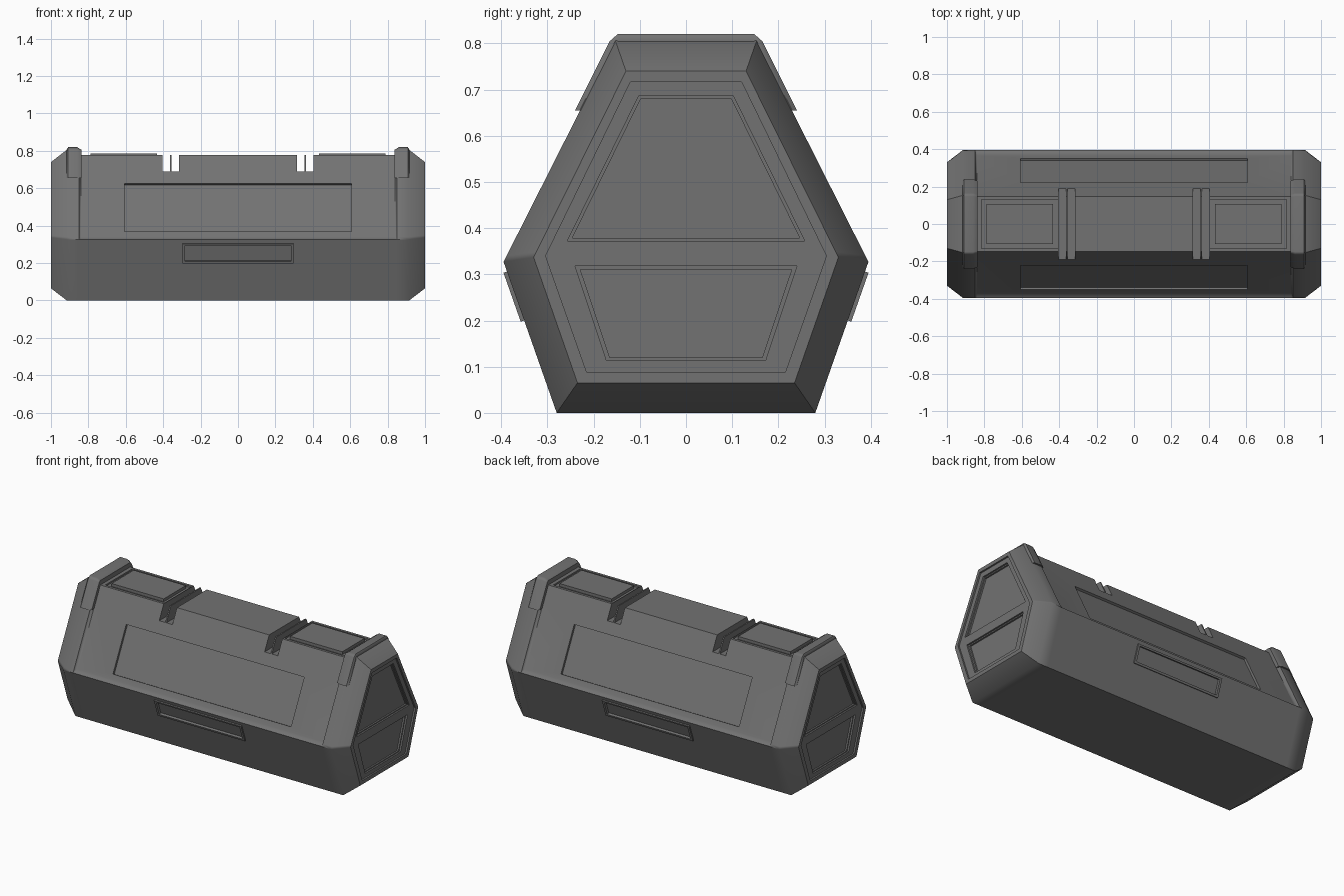
import bpy, bmesh, math
from mathutils import Vector

if "Cube" in bpy.data.objects:
    bpy.data.objects.remove(bpy.data.objects["Cube"])

dark = bpy.data.materials.new("dark_grey")
dark.diffuse_color = (0.17, 0.17, 0.17, 1)
dark.use_nodes = True
dark.node_tree.nodes["Principled BSDF"].inputs["Base Color"].default_value = dark.diffuse_color


def loft(bm, rings):
    """Closed solid through rings of equal vertex count."""
    vs = [[bm.verts.new(p) for p in r] for r in rings]
    n = len(vs[0])
    for a, b in zip(vs, vs[1:]):
        for i in range(n):
            bm.faces.new((a[i], a[(i + 1) % n], b[(i + 1) % n], b[i]))
    bm.faces.new(vs[0])
    bm.faces.new(vs[-1])


def finish(bm, name):
    bmesh.ops.recalc_face_normals(bm, faces=bm.faces)
    me = bpy.data.meshes.new(name)
    bm.to_mesh(me)
    bm.free()
    me.materials.append(dark)
    ob = bpy.data.objects.new(name, me)
    bpy.context.collection.objects.link(ob)
    return ob


def ring_x(x, half):
    """Mirror a half profile of (y, z) points and place it at x."""
    pts = list(half) + [(-y, z) for y, z in reversed(half)]
    return [(x, y, z) for y, z in pts]


def rect_z(z, x0, x1, hy):
    return [(x0, -hy, z), (x1, -hy, z), (x1, hy, z), (x0, hy, z)]


def slope_slab(bm, line, z0, z1, hx, out, inn, side):
    """Slab lying on a sloped long side, from +out to -inn along its normal."""
    p, q = Vector(line[0]), Vector(line[1])
    d = (q - p).normalized()
    n = Vector((d.y, -d.x))
    at = lambda z: p + (q - p) * ((z - p.y) / (q.y - p.y))
    quad = [at(z0) + n * out, at(z1) + n * out, at(z1) - n * inn, at(z0) - n * inn]
    loft(bm, [[(x, c.x * side, c.y) for c in quad] for x in (-hx, hx)])


def cut(ob, cutter):
    m = ob.modifiers.new("cut", 'BOOLEAN')
    m.operation = 'DIFFERENCE'
    m.solver = 'EXACT'
    m.object = cutter
    dg = bpy.context.evaluated_depsgraph_get()
    me = bpy.data.meshes.new_from_object(ob.evaluated_get(dg))
    ob.modifiers.clear()
    ob.data = me


# Half profiles (y, z): bottom, widest edge, ledge, top
full = [(0.28, 0), (0.395, 0.327), (0.388, 0.341), (0.153, 0.806)]
middle = [(0.28, 0), (0.395, 0.327), (0.365, 0.341), (0.146, 0.778)]
end = [(0.235, 0.065), (0.33, 0.337), (0.324, 0.349), (0.13, 0.74)]
end_in = [(0.215, 0.088), (0.304, 0.34), (0.298, 0.352), (0.12, 0.717)]

# Case body with chamfered ends and recessed upper middle
steps = [(0.99, end_in), (1, end_in), (1, end), (0.915, full), (0.85, full), (0.84, middle)]
bm = bmesh.new()
loft(bm, [ring_x(-x, h) for x, h in steps] + [ring_x(x, h) for x, h in reversed(steps)])
body = finish(bm, "case_body")

lower = (full[0], full[1])
upper = (middle[2], middle[3])

# Raised frames low on both long sides
bm = bmesh.new()
for s in (-1, 1):
    slope_slab(bm, lower, 0.2, 0.306, 0.298, 0.008, 0.012, s)
frames = finish(bm, "latch_frames")

# End panels: outer recess and inner plate half profiles
panels = (([(0.172, 0.113), (0.24, 0.318)], [(0.165, 0.12), (0.229, 0.311)]),
          ([(0.257, 0.372), (0.102, 0.687)], [(0.246, 0.379), (0.098, 0.68)]))
# Top plates: recess and raised plate (x range, half width)
top_outer, top_inner = (0.407, 0.815, 0.13), (0.432, 0.788, 0.108)

# Cutters: side panels, top slots, end and top recesses
bm = bmesh.new()
for s in (-1, 1):
    slope_slab(bm, upper, 0.368, 0.625, 0.608, 0.01, 0.014, s)
    for a, b in ((0.315, 0.356), (0.364, 0.405)):
        loft(bm, [rect_z(z, s * a, s * b, 0.3) for z in (0.69, 0.9)])
    for outer, inner in panels:
        loft(bm, [ring_x(s * 1.02, outer), ring_x(s * 0.98, outer),
                  ring_x(s * 0.98, inner), ring_x(s * 0.97, inner)])
    x0, x1, hy = top_outer
    loft(bm, [rect_z(z, s * x0, s * x1, hy) for z in (0.768, 0.9)])
cutter = finish(bm, "recess_cutter")
cutter.hide_render = True
cut(body, cutter)
bpy.data.objects.remove(cutter)

# Latch recesses go through frame and body
bm = bmesh.new()
for s in (-1, 1):
    slope_slab(bm, lower, 0.212, 0.296, 0.284, 0.03, 0.007, s)
latch_cutter = finish(bm, "latch_cutter")
latch_cutter.hide_render = True
cut(body, latch_cutter)
cut(frames, latch_cutter)
bpy.data.objects.remove(latch_cutter)

# Reinforcing bands over the top at both ends, and raised top plates
band = [(0.24, 0.655), (0.165, 0.805), (0.148, 0.82)]
band_low = [(0.23, 0.655), (0.157, 0.797), (0.145, 0.806)]
bands = bmesh.new()
plates = bmesh.new()
for s in (-1, 1):
    loft(bands, [ring_x(s * 0.917, band_low), ring_x(s * 0.908, band),
                 ring_x(s * 0.86, band), ring_x(s * 0.838, band_low)])
    x0, x1, hy = top_inner
    loft(plates, [rect_z(z, s * x0, s * x1, hy) for z in (0.76, 0.786)])
bands = finish(bands, "end_bands")
plates = finish(plates, "top_plates")

# Soft end chamfers, crisp everything else
for ob in (body, bands):
    ob.data.shade_smooth()
    ob.data.set_sharp_from_angle(angle=math.radians(42))
    ob.modifiers.new("weighted", 'WEIGHTED_NORMAL').keep_sharp = True
